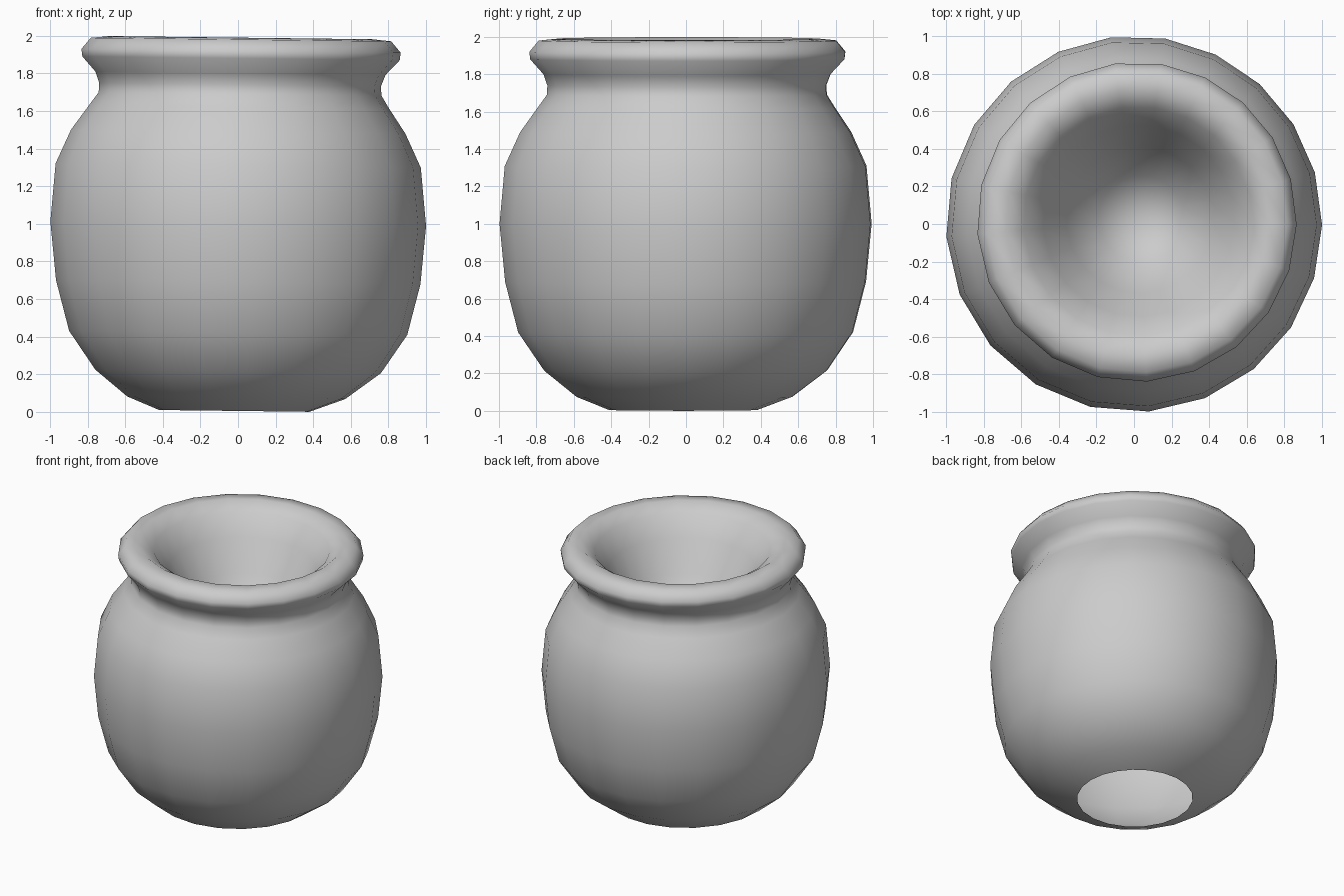
import bpy, bmesh, math

if "Cube" in bpy.data.objects:
    bpy.data.objects.remove(bpy.data.objects["Cube"])

SIDES = 21
AXIS = (0.05, 0.04)   # slightly off-centre turning axis

# Outer wall from open foot to rim: (radius, z, centre shift)
outer = [(0.40, 0.005, -0.02), (0.58, 0.075, -0.01), (0.76, 0.215, 0), (0.90, 0.42, 0),
         (0.97, 0.69, 0), (1.0, 1.0, 0), (0.972, 1.31, 0), (0.89, 1.49, 0),
         (0.80, 1.62, 0.005), (0.753, 1.69, 0.01), (0.75, 1.74, 0.01),
         (0.772, 1.80, 0.012)]
# Rolled lip, then the bowl-shaped inside
inner = [(0.845, 1.88, 0.015), (0.85, 1.92, 0.015), (0.80, 1.98, 0.015),
         (0.70, 1.99, 0.015), (0.61, 1.93, 0.02), (0.51, 1.79, 0.025),
         (0.39, 1.57, 0.03), (0.23, 1.34, 0.04)]


def ring(bm, r, z, shift):
    """Points of a circle, spaced evenly as seen from the off-centre axis."""
    cx, cy = shift, shift * 0.7
    ox, oy = (AXIS[0] - cx) * min(r, 1), (AXIS[1] - cy) * min(r, 1)
    verts = []
    for i in range(SIDES):
        a = math.radians(83) + 2 * math.pi * i / SIDES
        dx, dy = math.cos(a), math.sin(a)
        b = ox * dx + oy * dy
        t = -b + math.sqrt(b * b - ox * ox - oy * oy + r * r)
        x, y = cx + ox + dx * t, cy + oy + dy * t
        verts.append(bm.verts.new((x, y, z - 0.012 * x)))
    return verts


# Pot
bm = bmesh.new()
rings = [ring(bm, *p) for p in outer + inner]
for low, high in zip(rings, rings[1:]):
    for i in range(SIDES):
        j = (i + 1) % SIDES
        bm.faces.new((low[i], low[j], high[j], high[i]))

# Bottom of the inner bowl
centre = bm.verts.new((AXIS[0], AXIS[1], 1.22))
for i in range(SIDES):
    bm.faces.new((rings[-1][i], rings[-1][(i + 1) % SIDES], centre))

for f in bm.faces:
    f.smooth = True
mesh = bpy.data.meshes.new("pot")
bm.to_mesh(mesh)
bm.free()
pot = bpy.data.objects.new("pot", mesh)
bpy.context.collection.objects.link(pot)
